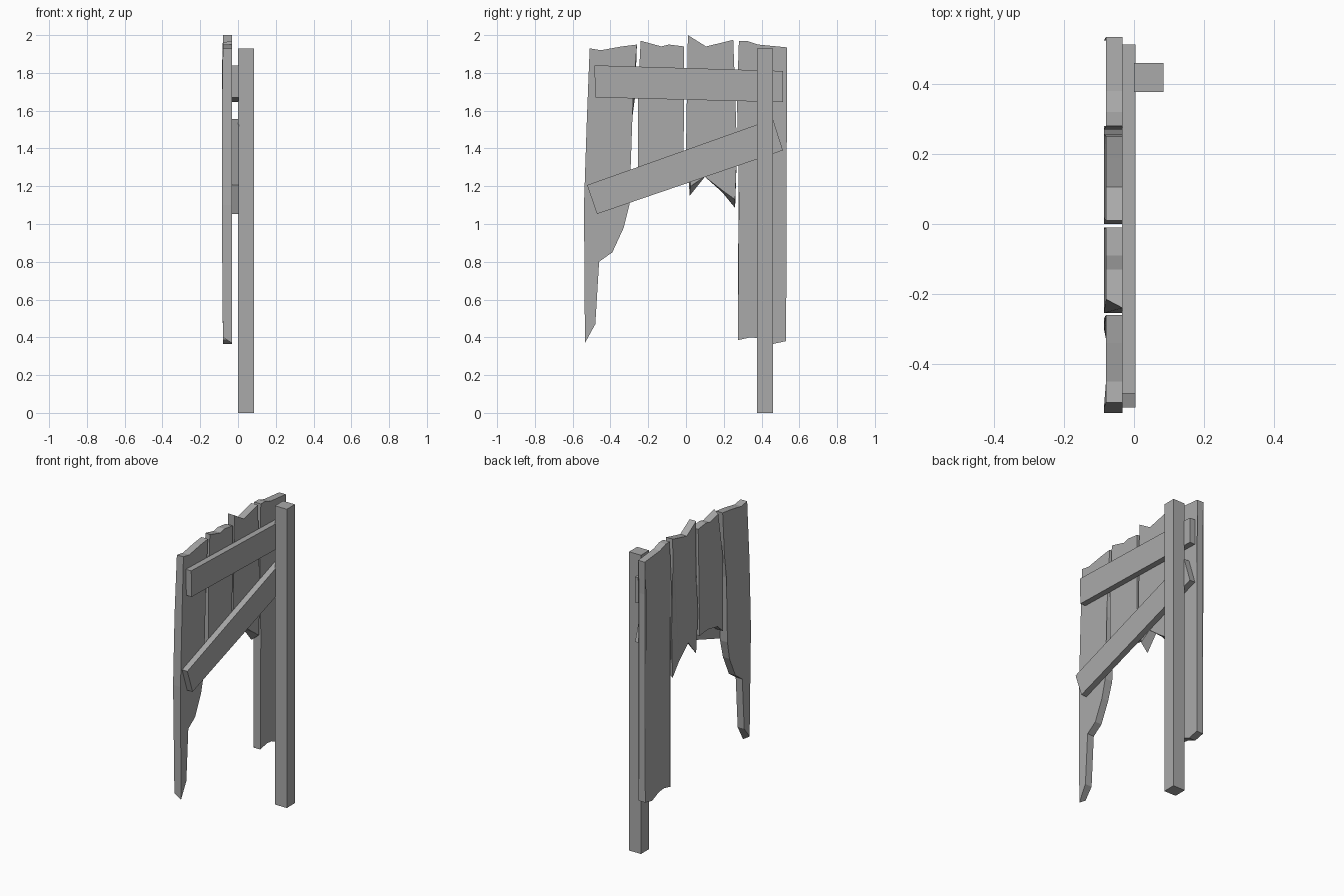
import bpy
import bmesh

cube = bpy.data.objects.get("Cube")
if cube:
    bpy.data.objects.remove(cube, do_unlink=True)

grey = bpy.data.materials.new("weathered grey")
grey.use_nodes = True
color = (0.4, 0.4, 0.4, 1)
grey.diffuse_color = color
grey.node_tree.nodes["Principled BSDF"].inputs["Base Color"].default_value = color


def slab(name, outline, x_front, x_back, bulge=0):
    """Side outline of (y, z) points, each with an optional (dy, dz) shift at the back."""
    bm = bmesh.new()
    front, back = [], []
    for y, z, *shift in outline:
        dy, dz = shift or (0, 0)
        belly = bulge if 1 < z < 1.8 else 0
        front.append(bm.verts.new((x_front, y, z)))
        back.append(bm.verts.new((x_back - belly, y + dy, z + dz)))
    caps = [bm.faces.new(front), bm.faces.new(back[::-1])]
    n = len(front)
    for i in range(n):
        j = (i + 1) % n
        bm.faces.new((front[j], front[i], back[i], back[j]))
    bmesh.ops.triangulate(bm, faces=caps)
    bmesh.ops.recalc_face_normals(bm, faces=bm.faces)
    mesh = bpy.data.meshes.new(name)
    bm.to_mesh(mesh)
    bm.free()
    mesh.materials.append(grey)
    obj = bpy.data.objects.new(name, mesh)
    bpy.context.collection.objects.link(obj)
    return obj


# Broken planks, from the free end to the post
planks = {
    "long_splintered_plank": [
        (-.51, 1.93), (-.45, 1.92), (-.34, 1.94), (-.26, 1.95), (-.28, 1.67, .01, 0),
        (-.3, 1.52, .01, 0), (-.3, 1.1), (-.33, .98), (-.39, .85), (-.46, .8),
        (-.48, .47), (-.535, .37, 0, .03), (-.54, 1.1), (-.525, 1.55)],
    "short_plank": [
        (-.24, 1.97, .025, -.01), (-.13, 1.94), (-.09, 1.95), (-.01, 1.94),
        (-.01, 1.6), (-.016, 1.25), (-.1, 1.26), (-.2, 1.24), (-.255, 1.19),
        (-.255, 1.67)],
    "jagged_plank": [
        (.01, 2.0), (.106, 1.94), (.19, 1.96), (.25, 1.975), (.257, 1.79),
        (.27, 1.39), (.26, 1.13, 0, -.045), (.19, 1.18, 0, -.01), (.1, 1.25),
        (.025, 1.2, -.005, -.05), (0, 1.4), (.018, 1.66)],
    "full_plank": [
        (.28, 1.97), (.32, 1.97), (.38, 1.95), (.535, 1.935), (.525, 1.72),
        (.53, .38), (.46, .365), (.39, .395), (.34, .4), (.275, .385),
        (.28, 1.13), (.27, 1.66)],
}
for plank_name, outline in planks.items():
    slab(plank_name, outline, -.033, -.08, .006)

# Rails nailed across the planks
slab("upper_rail", [(-.485, 1.84), (.513, 1.81), (.513, 1.645), (-.48, 1.67)], .005, -.034)
slab("diagonal_brace", [(-.524, 1.206), (.46, 1.556), (.513, 1.39), (-.471, 1.053)], .005, -.034)

# Ground post
slab("post", [(.377, 0), (.46, 0), (.46, 1.93), (.377, 1.93)], .085, 0)
